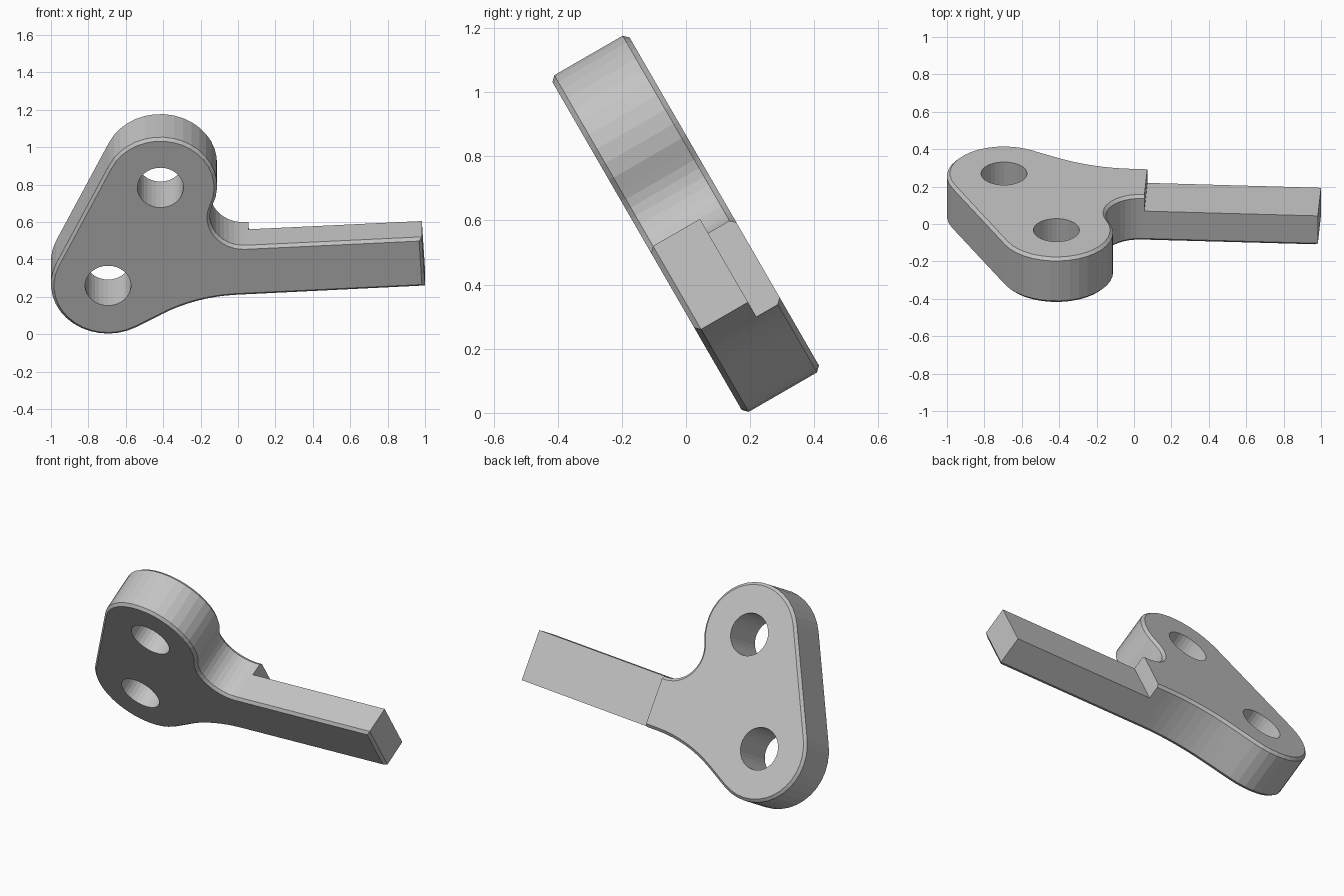
import bpy, bmesh
from math import radians, cos, sin
from mathutils import Vector, Matrix

cube = bpy.data.objects.get("Cube")
if cube:
    bpy.data.objects.remove(cube, do_unlink=True)

grey = bpy.data.materials.new("plain grey")
grey.use_nodes = True
grey.diffuse_color = (0.55, 0.55, 0.55, 1)
grey.node_tree.nodes["Principled BSDF"].inputs["Base Color"].default_value = grey.diffuse_color

FRONT, BACK, HANDLE_BACK = -0.155, -0.433, -0.34
CHAMFER = 0.016
HANDLE_TILT = radians(3.2)
UPPER, LOWER = (-0.415, 0.815), (-0.695, 0.21)


def arc(center, radius, start, end, steps):
    angles = [radians(start + (end - start) * i / steps) for i in range(steps + 1)]
    return [Vector((center[0] + radius * cos(a), center[1] + radius * sin(a))) for a in angles]


def inset(points, distance):
    result = []
    for i, p in enumerate(points):
        d1 = (p - points[i - 1]).normalized()
        d2 = (points[(i + 1) % len(points)] - p).normalized()
        n1, n2 = Vector((-d1.y, d1.x)), Vector((-d2.y, d2.x))
        result.append(p + (n1 + n2) * distance / (1 + n1.dot(n2)))
    return result


def add_object(name, bm):
    bmesh.ops.recalc_face_normals(bm, faces=bm.faces[:])
    mesh = bpy.data.meshes.new(name)
    bm.to_mesh(mesh)
    bm.free()
    mesh.materials.append(grey)
    obj = bpy.data.objects.new(name, mesh)
    bpy.context.collection.objects.link(obj)
    return obj


# Outline: handle end, concave neck, two round lobes, shallow lower sweep
outline = [Vector((1.0, 0.202)), Vector((0.983, 0.502))]
outline += arc((0.03, 0.63), 0.18, 273.2, 157.4, 12)
outline += arc(UPPER, 0.303, -22.6, 155.2, 18)[1:]
outline += arc(LOWER, 0.305, 155.2, 300, 15)
outline += arc((0.039, -0.734), 0.88, 120, 93.2, 8)

# Lever body with chamfered front and back rims
bm = bmesh.new()
inner = inset(outline, CHAMFER)
layers = [(inner, BACK), (outline, BACK + CHAMFER), (outline, FRONT - CHAMFER), (inner, FRONT)]
rings = [[bm.verts.new((p.x, p.y, z)) for p in pts] for pts, z in layers]
for low, high in zip(rings, rings[1:]):
    for i in range(len(low)):
        j = (i + 1) % len(low)
        bm.faces.new((low[i], low[j], high[j], high[i]))
bm.faces.new(rings[0][::-1])
bm.faces.new(rings[-1])
lever = add_object("lever_body", bm)

# Cutters: two bolt holes and the step behind the handle
cutters = []
for name, center in (("upper_hole", UPPER), ("lower_hole", LOWER)):
    bm = bmesh.new()
    bmesh.ops.create_cone(bm, cap_ends=True, segments=32, radius1=0.123, radius2=0.123, depth=1,
                          matrix=Matrix.Translation((*center, (FRONT + BACK) / 2)))
    cutters.append(add_object(name + "_cutter", bm))
bm = bmesh.new()
bmesh.ops.create_cube(bm, size=1, matrix=Matrix.Translation((0.055, 0.45, HANDLE_BACK))
                      @ Matrix.Rotation(HANDLE_TILT, 4, 'Z')
                      @ Matrix.Translation((0.75, 0, -0.25))
                      @ Matrix.Diagonal((1.5, 1.2, 0.5, 1)))
cutters.append(add_object("handle_step_cutter", bm))

bpy.context.view_layer.objects.active = lever
for cutter in cutters:
    mod = lever.modifiers.new(cutter.name, 'BOOLEAN')
    mod.operation = 'DIFFERENCE'
    mod.solver = 'EXACT'
    mod.object = cutter
    bpy.ops.object.modifier_apply(modifier=mod.name)
    bpy.data.objects.remove(cutter, do_unlink=True)

# Lean the lever back to front
lever.data.transform(Matrix.Rotation(radians(120), 4, 'X'))
